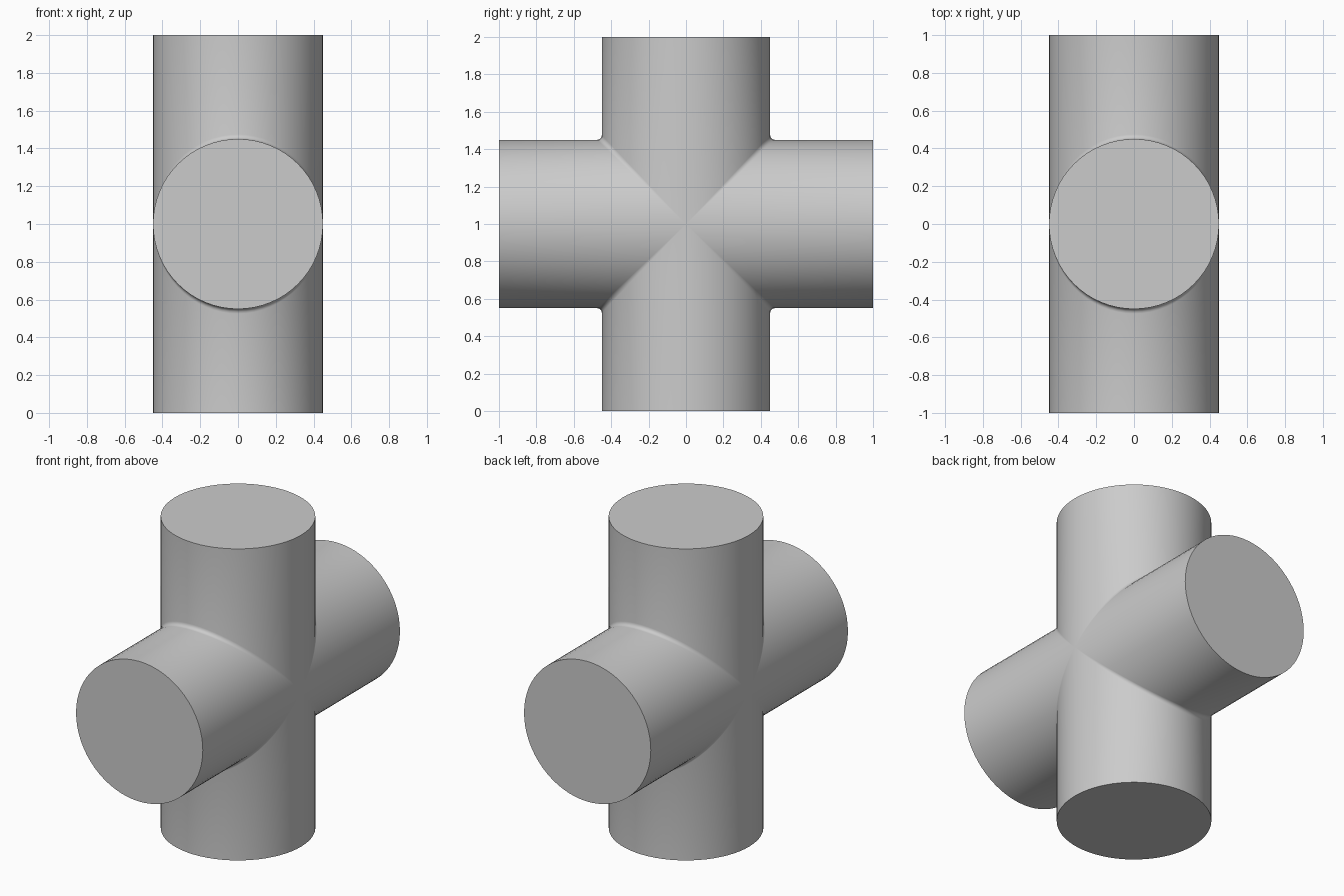
import bpy
import bmesh
from math import sin, cos, pi

cube = bpy.data.objects.get("Cube")
if cube:
    bpy.data.objects.remove(cube)

RADIUS = 0.45     # tube radius
REACH = 1.0       # half length of each tube
FILLET = 0.025    # blend at the inner corners
SIDES = 64        # sides of a full tube
ARC = 4           # segments in the blend


def quarter_profile(angle):
    """Slice of one quarter of the cross: tube end, inner corner, tube end."""
    x, w = RADIUS * cos(angle), RADIUS * sin(angle)
    f = FILLET * sin(angle)
    corner = [(x, w + f - f * sin(a), w + f - f * cos(a))
              for a in (i * pi / 2 / ARC for i in range(ARC + 1))]
    return [(x, REACH, w)] + corner + [(x, w, REACH)]


# Skin the four quarters
bm = bmesh.new()
rows = [quarter_profile(i * 2 * pi / SIDES) for i in range(SIDES // 2 + 1)]
for sy in (1, -1):
    for sz in (1, -1):
        grid = [[bm.verts.new((x, sy * y, sz * z + REACH)) for x, y, z in row]
                for row in rows]
        for a, b in zip(grid, grid[1:]):
            for j in range(len(a) - 1):
                bm.faces.new((a[j], a[j + 1], b[j + 1], b[j]))

# Weld the quarters and close the flat tube ends
bmesh.ops.remove_doubles(bm, verts=bm.verts, dist=0.0001)
bmesh.ops.holes_fill(bm, edges=[e for e in bm.edges if e.is_boundary], sides=0)
bmesh.ops.recalc_face_normals(bm, faces=bm.faces)

mesh = bpy.data.meshes.new("cross_tube")
bm.to_mesh(mesh)
bm.free()
cross = bpy.data.objects.new("cross_tube", mesh)
bpy.context.collection.objects.link(cross)

# Single plain grey
grey = bpy.data.materials.new("plain_grey")
grey.use_nodes = True
colour = (0.6, 0.6, 0.6, 1)
grey.diffuse_color = colour
grey.node_tree.nodes["Principled BSDF"].inputs["Base Color"].default_value = colour
mesh.materials.append(grey)

# Smooth sides, sharp end rims
bpy.ops.object.select_all(action="DESELECT")
cross.select_set(True)
bpy.context.view_layer.objects.active = cross
bpy.ops.object.shade_smooth_by_angle(angle=pi / 6)
